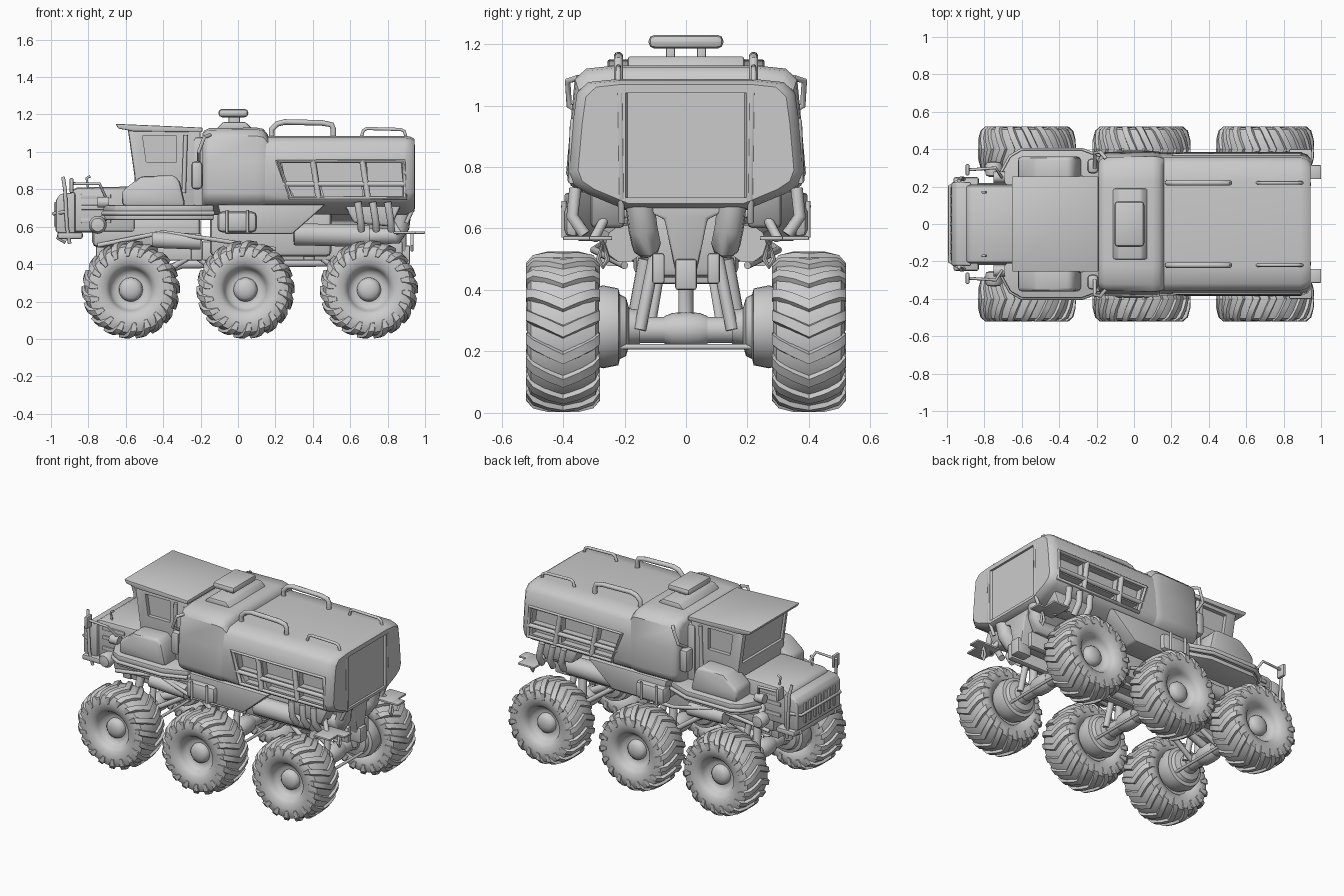
import bpy, bmesh, math

def obj(name, bm, bevel=0, seg=2):
    bmesh.ops.recalc_face_normals(bm, faces=bm.faces[:])
    if bevel:
        es = [e for e in bm.edges if len(e.link_faces) == 2 and e.calc_face_angle(0) > 0.5]
        bmesh.ops.bevel(bm, geom=es, offset=bevel, segments=seg, affect='EDGES', profile=0.5)
    me = bpy.data.meshes.new(name)
    bm.to_mesh(me)
    bm.free()
    o = bpy.data.objects.new(name, me)
    bpy.context.collection.objects.link(o)
    return o

def skin(name, rings, bevel=0, seg=2):
    bm = bmesh.new()
    vs = [[bm.verts.new(p) for p in r] for r in rings]
    n = len(rings[0])
    for a, b in zip(vs, vs[1:]):
        for i in range(n):
            bm.faces.new((a[i], a[(i + 1) % n], b[(i + 1) % n], b[i]))
    bm.faces.new(vs[0][::-1])
    bm.faces.new(vs[-1])
    return obj(name, bm, bevel, seg)

def prism(name, xz, y0, y1, bevel=0):
    return skin(name, [[(x, y, z) for x, z in xz] for y in (y0, y1)], bevel)

def prism_x(name, yz, x0, x1, bevel=0):
    return skin(name, [[(x, y, z) for y, z in yz] for x in (x0, x1)], bevel)

def box(name, x0, x1, y0, y1, z0, z1, bevel=0.008):
    return prism(name, [(x0, z0), (x1, z0), (x1, z1), (x0, z1)], min(y0, y1), max(y0, y1), bevel)

def tube(name, pts, r, cyclic=False):
    cu = bpy.data.curves.new(name, 'CURVE')
    cu.dimensions, cu.bevel_depth, cu.bevel_resolution, cu.use_fill_caps = '3D', r, 3, True
    sp = cu.splines.new('POLY')
    sp.points.add(len(pts) - 1)
    for p, c in zip(sp.points, pts):
        p.co = (*c, 1)
    sp.use_cyclic_u = cyclic
    tmp = bpy.data.objects.new(name + "_path", cu)
    me = bpy.data.meshes.new_from_object(tmp)
    bpy.data.objects.remove(tmp)
    o = bpy.data.objects.new(name, me)
    bpy.context.collection.objects.link(o)
    return o

def lathe(name, prof, origin, flip=1, n=48):
    # profile (y, r) spun around the y axis
    rings = [[(origin[0] + r * math.cos(2 * math.pi * i / n), origin[1] + flip * y,
               origin[2] + r * math.sin(2 * math.pi * i / n)) for i in range(n)] for y, r in prof]
    return skin(name, rings)

def cut(target, cutter):
    cutter.hide_render = True
    m = target.modifiers.new("cut", 'BOOLEAN')
    m.operation, m.solver, m.object = 'DIFFERENCE', 'EXACT', cutter
    bpy.context.view_layer.objects.active = target
    bpy.ops.object.modifier_apply(modifier=m.name)
    bpy.data.objects.remove(cutter)

# wheels with chevron lugs
TIRE = [(-.08, .12), (-.1, .135), (-.116, .17), (-.117, .2), (-.105, .23), (-.06, .245), (0, .249), (.06, .245),
        (.105, .23), (.117, .2), (.118, .17), (.108, .138), (.096, .122), (.082, .114), (.066, .108), (.055, .098),
        (.045, .08), (.045, .064), (.066, .06), (.08, .045), (.087, .02), (.088, .003)]
LUG = [(0, .249, 0), (.05, .247, .09), (.098, .236, .18), (.115, .212, .24), (.118, .18, .28)]

def lugs(name, c, s, n=18):
    bm = bmesh.new()
    for side in (-1, 1):
        for k in range(n):
            a0 = 2 * math.pi * k / n
            rings = []
            for j, (y, r, da) in enumerate(LUG):
                w, out, up = ((.065, 0, .014), (.075, .005, .012), (.05, .002, 0))[max(0, j - 2)]
                ring = []
                for dw, h in ((-w * 1.6, -1), (-w, 1), (w, 1), (w * 1.6, -1)):
                    rr = r + (up if h > 0 else -.01)
                    yy = y + (out if h > 0 else -.012 * (j > 2))
                    a = a0 + da + dw
                    ring.append(bm.verts.new((c[0] + rr * math.cos(a), c[1] + s * side * yy, c[2] + rr * math.sin(a))))
                rings.append(ring)
            for a, b in zip(rings, rings[1:]):
                for i in range(4):
                    bm.faces.new((a[i], a[(i + 1) % 4], b[(i + 1) % 4], b[i]))
            bm.faces.new(rings[0])
            bm.faces.new(rings[-1])
    obj(name, bm)

for x in (-.573, .04, .70):
    for s in (-1, 1):
        c = (x, s * .4, .264)
        lathe("wheel", TIRE, c, s)
        lugs("tread_lugs", c, s)
        lathe("wheel_hub_drum", [(-.25, .055), (-.215, .06), (-.205, .095), (-.185, .105), (-.18, .125), (-.13, .135),
                                 (-.08, .12)], (x, s * .4, .28), s, 32)
        tube("suspension_strut", [(x + .05, s * .15, .27), (x + .03, s * .1, .52)], .02)
        tube("suspension_spring", [(x - .06, s * .17, .28), (x - .04, s * .13, .5)], .026)
        tube("drag_link", [(x, s * .12, .25), (x - .25 if x > 0 else x + .3, s * .09, .43)], .016)
    tube("axle", [(x, -.25, .27), (x, .25, .27)], .044)
    tube("tie_rod", [(x + .07, -.25, .215), (x + .07, .25, .215)], .009)
    lathe("differential", [(-.07, .045), (-.045, .055), (0, .058), (.045, .055), (.07, .045)], (x, 0, .27), 1, 24)
tube("drive_shaft", [(-.57, 0, .3), (-.3, 0, .4), (.5, 0, .41), (.7, 0, .3)], .025)

# chassis and drivetrain
for s in (-1, 1):
    box("chassis_rail", -.76, .88, s * .07, s * .11, .42, .52)
    tube("side_air_tank", [(.3, s * .22, .56), (.7, s * .2, .55)], .062)
    tube("rear_exhaust", [(.6, s * .13, .55), (.84, s * .13, .55), (.87, s * .14, .6), (.88, s * .15, .68)], .048)
    tube("brake_cylinder", [(-.46, s * .24, .53), (-.2, s * .24, .52)], .045)
    tube("brake_line", [(-.75, s * .2, .5), (-.4, s * .24, .57), (-.12, s * .3, .53), (.2, s * .2, .48)], .012)
    box("rear_step", .83, .95, s * .24, s * .4, .562, .575, .004)
    box("rear_step_tip", .94, 1.0, s * .24, s * .315, .562, .575, .004)
    tube("tow_hook", [(.93, s * .27, .56), (.93, s * .255, .5), (.93, s * .27, .475), (.93, s * .285, .5)], .009, True)
    tube("step_bracket", [(.8, s * .25, .66), (.86, s * .3, .565)], .016)
    prism("side_skirt", [(-.11, .72), (.47, .72), (.29, .56), (-.07, .56)], s * .2, s * .36, .012)
    box("fuel_tank", -.11, .1, s * .3, s * .395, .57, .68, .025)
    for x in (-.06, .05):
        tube("fuel_tank_strap", [(x, s * .397, .57), (x, s * .397, .69)], .008)
    prism("rear_wheel_bracket", [(.56, .73), (.62, .62), (.82, .6), (.88, .73)], s * .2, s * .31, .015)
    for x in (.64, .72, .8):
        tube("bracket_pipe", [(x, s * .36, .73), (x + .015, s * .37, .64), (x + .02, s * .33, .58)], .02)
for x in (-.76, -.25, .35):
    box("cross_member", x, x + .06, -.12, .12, .42, .53)
box("rear_hitch", .82, .92, -.035, .035, .4, .5)
box("engine_block", -.78, -.2, -.2, .2, .49, .66, .03)
box("gearbox", -.15, .5, -.17, .17, .44, .7, .03)
prism_x("tank_keel", [(-.2, .69), (.2, .69), (.07, .63), (.035, .46), (-.035, .46), (-.07, .63)], .3, .9, .01)

# tank body
HALF = [(.0, 1.09), (.23, 1.09), (.325, 1.08), (.362, 1.045), (.375, .95), (.39, .78), (.375, .74), (.33, .71), (.21, .66), (0, .66)]

def shell(name, stations):
    rings = []
    for x, k, dz in stations:
        half = [(y * k, .88 + (z - .88) * k + (dz if z > 1 else 0)) for y, z in HALF]
        ring = half + [(-y, z) for y, z in half[-2:0:-1]]
        rings.append([(x, y, z) for y, z in ring])
    return skin(name, rings)

tank = shell("tank_body", [(.12, .98, 0), (.89, .98, 0), (.925, .955, 0), (.944, .9, 0)])
shell("tank_front_section", [(-.19, .9, .03), (-.18, .95, .035), (-.155, .985, .04), (.1, 1, .04), (.135, .99, .035), (.16, .965, .01)])
cut(tank, skin("panel_cutter", [[(x, y, z) for y, z in ((-a, .7), (a, .7), (a, 1.04), (-a, 1.04))]
                                for x, a in ((.93, .19), (.97, .21))]))
for s in (-1, 1):
    cut(tank, prism("bay_cutter", [(.2, .955), (.89, .955), (.9, .75), (.275, .75)], s * .352, s * .45))
    for pts in ([(.235, .94), (.39, .94), (.41, .84), (.255, .84)], [(.42, .94), (.66, .94), (.665, .84), (.435, .84)],
                [(.69, .94), (.87, .94), (.88, .84), (.695, .84)], [(.27, .815), (.42, .815), (.435, .765), (.3, .765)],
                [(.445, .815), (.66, .815), (.665, .765), (.46, .765)], [(.69, .815), (.875, .815), (.88, .765), (.695, .765)]):
        cut(tank, prism("bay_window_cutter", pts, s * .31, s * .42))
    # bay frames
    tube("bay_frame", [(.215, s * .364, .95), (.885, s * .364, .95), (.895, s * .372, .755), (.28, s * .372, .755)], .013, True)
    tube("bay_divider", [(.24, s * .367, .828), (.89, s * .367, .828)], .014)
    for x in (.41, .675):
        tube("bay_post", [(x - .01, s * .362, .95), (x + .02, s * .37, .755)], .016)
    # roof rails
    tube("roof_rail", [(.18, s * .22, 1.08), (.18, s * .22, 1.12), (.21, s * .22, 1.15), (.25, s * .22, 1.16),
                       (.45, s * .22, 1.155), (.5, s * .22, 1.145), (.51, s * .22, 1.12), (.51, s * .22, 1.08)], .015)
    tube("rear_roof_rail", [(.66, s * .22, 1.08), (.67, s * .22, 1.115), (.69, s * .22, 1.125), (.87, s * .22, 1.12),
                            (.89, s * .22, 1.11), (.9, s * .22, 1.07)], .009)
    box("hatch_post", -.05, .01, s * .05 - .015, s * .05 + .015, 1.12, 1.2, .006)
    tube("panel_hinge_bar", [(.936, s * .215, 1.04), (.936, s * .21, .7), (.9, s * .21, .62)], .011)
prism("hatch_base", [(-.12, 1.12), (.08, 1.12), (.04, 1.16), (-.08, 1.16)], -.19, .19, .01)
box("roof_hatch", -.105, .055, -.122, .122, 1.185, 1.23, .02)

# cab
cab = prism("cab", [(-.59, 1.125), (-.2, 1.125), (-.2, .7), (-.54, .7), (-.555, .88)], -.24, .24, .015)
for s in (-1, 1):
    cut(cab, prism("side_window_cutter", [(-.51, 1.085), (-.33, 1.085), (-.33, .945), (-.49, .945)], s * .215, s * .3))
    tube("cab_pillar_rail", [(-.29, s * .25, .78), (-.28, s * .25, 1.09)], .012)
cut(cab, prism("windscreen_cutter", [(-.57, 1.09), (-.65, 1.09), (-.65, .9), (-.54, .9)], -.21, .21))
prism("cab_roof", [(-.655, 1.15), (-.19, 1.13), (-.19, 1.105), (-.56, 1.11), (-.64, 1.125)], -.255, .255, .006)
box("rear_cab_connector", -.24, -.15, -.25, .25, .7, 1.08, .02)

# fenders, steps and side boxes
deck = [(-.72, .25), (-.66, .36), (-.6, .395), (-.28, .395), (-.13, .34)]
for s in (-1, 1):
    for name, z0, z1, k in (("fender_deck", .68, .715, 1), ("fender_step", .635, .665, .96)):
        ring = [(-.72, .12)] + deck + [(-.13, .12)]
        skin(name, [[(x, s * y * k, z) for x, y in ring] for z in (z0, z1)], .008)
    tube("deck_rail", [(x, s * y, .672) for x, y in deck], .012)
    prism("fender_box", [(-.62, .71), (-.62, .79), (-.52, .87), (-.34, .875), (-.31, .84), (-.28, .71)], s * .2, s * .36, .02)
    box("air_filter", -.25, -.19, s * .27, s * .35, .8, .95, .02)
    tube("grab_handle", [(-.21, s * .3, .95), (-.21, s * .38, 1.0), (-.18, s * .385, 1.08), (-.15, s * .35, 1.09)], .01)
    # headlamps and mirrors
    lathe("headlamp", [(-.04, .02), (-.03, .042), (.02, .048), (.04, .035), (.045, .005)], (-.75, s * .29, .61), s, 24)
    tube("headlamp_bracket", [(-.75, s * .29, .62), (-.7, s * .2, .66)], .02)
    tube("small_lamp", [(-.75, s * .25, .73), (-.69, s * .25, .73)], .03)
    tube("mirror_arm", [(-.7, s * .24, .74), (-.74, s * .3, .83), (-.88, s * .29, .83)], .008)
    box("mirror", -.9, -.88, s * .26, s * .32, .78, .86, .006)
    tube("front_hook", [(-.92, s * .18, .52), (-.96, s * .18, .54), (-.94, s * .18, .6)], .014)

# hood, grille and front guard
prism("hood", [(-.9, .57), (-.9, .79), (-.86, .81), (-.55, .815), (-.55, .57)], -.21, .21, .02)
prism("grille", [(-.975, .57), (-.975, .74), (-.95, .775), (-.87, .785), (-.87, .55)], -.225, .225, .012)
for i in range(7):
    y = -.15 + i * .05
    box("grille_bar", -.985, -.965, y - .01, y + .01, .6, .73, .004)
box("front_bumper", -.965, -.83, -.25, .25, .535, .57, .01)
for s in (-1, 1):
    tube("front_guard", [(-.9, s * .23, .51), (-.915, s * .245, .6), (-.925, s * .245, .8), (-.935, s * .23, .865)], .01)
    tube("hood_handle", [(-.8, s * .17, .8), (-.81, s * .17, .86), (-.79, s * .17, .87)], .007)
    for z in (.62, .69, .75):
        box("hood_vent", -.84, -.68, s * .2, s * .218, z, z + .025, .004)
tube("front_guard_bar", [(-.915, -.245, .68), (-.985, -.2, .67), (-.985, .2, .67), (-.915, .245, .68)], .01)

bpy.ops.object.select_all(action='SELECT')
bpy.context.view_layer.objects.active = tank
bpy.ops.object.shade_smooth_by_angle(angle=math.radians(40))
